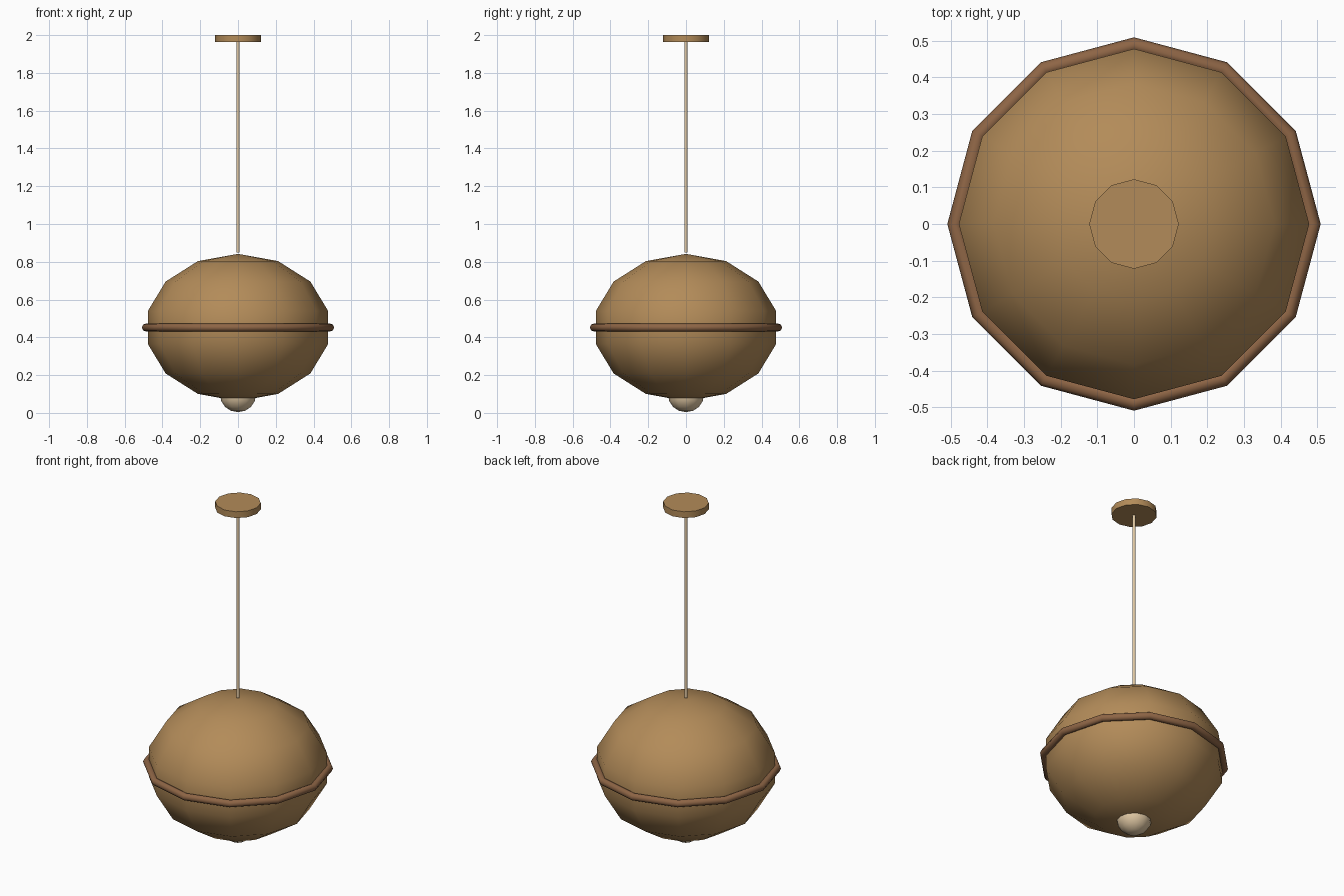
import bpy
import math

if "Cube" in bpy.data.objects:
    bpy.data.objects.remove(bpy.data.objects["Cube"])


def material(name, rgb):
    m = bpy.data.materials.new(name)
    m.diffuse_color = (*rgb, 1)
    m.use_nodes = True
    m.node_tree.nodes["Principled BSDF"].inputs["Base Color"].default_value = m.diffuse_color
    return m


brass = material("warm_brass", (0.45, 0.26, 0.10))
copper = material("dark_copper", (0.27, 0.13, 0.06))
cream = material("cream", (0.75, 0.58, 0.37))


def finish(name, mat, angle=80):
    ob = bpy.context.object
    ob.name = name
    ob.data.materials.append(mat)
    bpy.ops.object.shade_smooth_by_angle(angle=math.radians(angle))
    return ob


def ball(name, mat, radius, height, z, segments, rings):
    bpy.ops.mesh.primitive_uv_sphere_add(segments=segments, ring_count=rings, radius=1, location=(0, 0, z))
    bpy.context.object.scale = (radius, radius, height)
    bpy.ops.object.transform_apply(location=False, rotation=False)
    return finish(name, mat)


def rod(name, mat, radius, z0, z1, sides):
    bpy.ops.mesh.primitive_cylinder_add(vertices=sides, radius=radius, depth=z1 - z0,
                                        location=(0, 0, (z0 + z1) / 2))
    return finish(name, mat, 60)


# Squashed globe shade
ball("globe_shade", brass, 0.49, 0.39, 0.452, 12, 7)

# Band round the middle
bpy.ops.mesh.primitive_torus_add(major_segments=12, minor_segments=8, major_radius=0.488,
                                 minor_radius=0.021, location=(0, 0, 0.452))
finish("equator_band", copper)

# Bulb peeking out underneath
ball("bulb", cream, 0.096, 0.094, 0.098, 12, 8)

# Hanging rod and ceiling plate
rod("hanging_rod", cream, 0.009, 0.85, 1.97, 8)
rod("ceiling_plate", brass, 0.122, 1.963, 2.0, 12)
